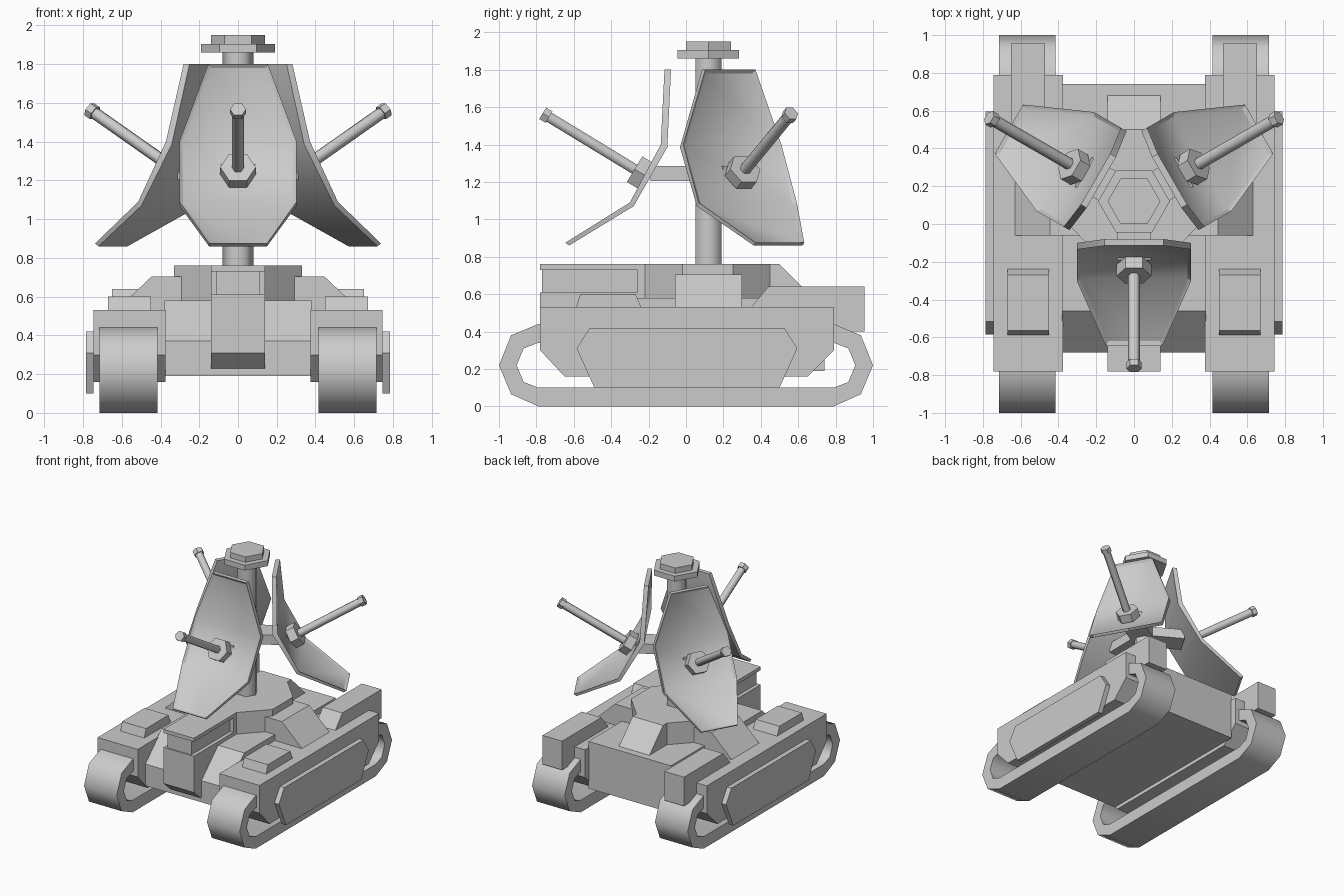
import bpy, bmesh, math
from mathutils import Matrix

if "Cube" in bpy.data.objects:
    bpy.data.objects.remove(bpy.data.objects["Cube"])

MAST_Y = 0.12


def finish(bm, name, smooth=None):
    bmesh.ops.recalc_face_normals(bm, faces=bm.faces[:])
    me = bpy.data.meshes.new(name)
    bm.to_mesh(me)
    bm.free()
    ob = bpy.data.objects.new(name, me)
    bpy.context.collection.objects.link(ob)
    if smooth:
        bpy.ops.object.select_all(action='DESELECT')
        bpy.context.view_layer.objects.active = ob
        ob.select_set(True)
        bpy.ops.object.shade_smooth_by_angle(angle=math.radians(smooth))
    return ob


def prism(name, pts, a, b, axis='x', matrix=None):
    """Extrude a 2D profile along one axis from a to b."""
    place = {'x': lambda p, t: (t, p[0], p[1]),
             'y': lambda p, t: (p[0], t, p[1]),
             'z': lambda p, t: (p[0], p[1], t)}[axis]
    bm = bmesh.new()
    r0 = [bm.verts.new(place(p, a)) for p in pts]
    r1 = [bm.verts.new(place(p, b)) for p in pts]
    n = len(pts)
    bm.faces.new(r0)
    bm.faces.new(r1)
    for i in range(n):
        j = (i + 1) % n
        bm.faces.new((r0[i], r0[j], r1[j], r1[i]))
    if matrix:
        bm.transform(matrix)
    return finish(bm, name)


def rect(a0, a1, b0, b1):
    return [(a0, b0), (a1, b0), (a1, b1), (a0, b1)]


def hex_rod(name, radius, length, matrix, smooth=None):
    """Six-sided rod along local z, corners on local x."""
    bm = bmesh.new()
    bmesh.ops.create_cone(bm, cap_ends=True, segments=6, radius1=radius,
                          radius2=radius, depth=length)
    bm.transform(matrix @ Matrix.Rotation(math.pi / 2, 4, 'Z'))
    return finish(bm, name, smooth)


def belt(name, outer, inner, x0, x1):
    """Closed hollow track belt."""
    bm = bmesh.new()
    rings = [[bm.verts.new((x, y, z)) for y, z in loop]
             for loop, x in ((outer, x0), (outer, x1), (inner, x1), (inner, x0))]
    n = len(outer)
    for k in range(4):
        a, b = rings[k], rings[(k + 1) % 4]
        for i in range(n):
            j = (i + 1) % n
            bm.faces.new((a[i], a[j], b[j], b[i]))
    return finish(bm, name, 50)


def mirror_y(half):
    return half + [(-y, z) for y, z in reversed(half)]


# running gear and fenders, both sides
outer = mirror_y([(0.79, 0), (0.935, 0.065), (1.0, 0.22), (0.935, 0.38), (0.79, 0.44)])
inner = mirror_y([(0.79, 0.1), (0.868, 0.13), (0.905, 0.22), (0.868, 0.31), (0.79, 0.34)])
for s, side in ((-1, 'left'), (1, 'right')):
    belt(side + '_track', outer, inner, s * 0.415, s * 0.715)
    prism(side + '_fender', [(-0.78, 0.53), (-0.78, 0.3), (-0.65, 0.16), (0.65, 0.16),
                             (0.79, 0.3), (0.79, 0.53)], s * 0.375, s * 0.745)
    prism(side + '_side_panel', [(-0.585, 0.31), (-0.515, 0.42), (0.525, 0.42),
                                 (0.595, 0.31), (0.5, 0.1), (-0.49, 0.1)],
          s * 0.745, s * 0.785)
    prism(side + '_hatch', [(-0.59, 0.52), (-0.565, 0.6), (-0.27, 0.6), (-0.235, 0.52)],
          s * 0.45, s * 0.67)
    prism(side + '_rear_box', [(0.34, 0.52), (0.44, 0.64), (0.955, 0.64), (0.955, 0.4),
                               (0.78, 0.4), (0.78, 0.52)], s * 0.47, s * 0.65)
    prism(side + '_shoulder', [(s * 0.2, 0.5), (s * 0.2, 0.705), (s * 0.445, 0.705),
                               (s * 0.63, 0.53), (s * 0.63, 0.5)], -0.06, 0.3, 'y')

# hull between the tracks
prism('hull', [(-0.68, 0.19), (-0.68, 0.37), (-0.46, 0.58), (0.74, 0.58), (0.74, 0.19)],
      -0.38, 0.38)

# nose block with grooved top
prism('nose_lower', [(-0.78, 0.31), (-0.69, 0.23), (-0.2, 0.23), (-0.2, 0.61),
                     (-0.78, 0.61)], -0.14, 0.14)
prism('nose_groove', rect(-0.77, -0.2, 0.6, 0.74), -0.11, 0.11)
prism('nose_rear', rect(-0.26, -0.15, 0.6, 0.74), -0.14, 0.14)
prism('nose_lid', rect(-0.78, -0.15, 0.73, 0.76), -0.14, 0.14)

# turret base and sloped rear block
prism('turret_base', [(0.14, -0.22), (0.33, -0.02), (0.33, 0.25), (0.14, 0.45),
                      (-0.14, 0.45), (-0.33, 0.25), (-0.33, -0.02), (-0.14, -0.22)],
      0.55, 0.76, 'z')
prism('rear_block', [(0.4, 0.5), (0.4, 0.76), (0.5, 0.76), (0.69, 0.57), (0.69, 0.5)],
      -0.14, 0.14)

# mast and cap
for name, r, z0, z1, sm in (('mast', 0.08, 0.74, 1.87, 65),
                            ('cap_lower', 0.19, 1.86, 1.905, None),
                            ('cap_upper', 0.14, 1.905, 1.95, None)):
    hex_rod(name, r, z1 - z0, Matrix.Translation((0, MAST_Y, (z0 + z1) / 2)), sm)


def dish(name, matrix):
    """Bent octagonal reflector with a raised rim."""
    widths = [0.155, 0.303, 0.303, 0.15]
    front = [(-0.115, 1.8), (-0.135, 1.4), (-0.3, 1.09), (-0.645, 0.875)]
    back = [(-0.08, 1.8), (-0.10, 1.385), (-0.28, 1.07), (-0.625, 0.86)]
    bm = bmesh.new()
    f, b = [[[bm.verts.new((sx * w, y, z)) for sx in (-1, 1)]
             for w, (y, z) in zip(widths, rows)] for rows in (front, back)]
    faces = []
    for i in range(3):
        faces.append(bm.faces.new((f[i][0], f[i + 1][0], f[i + 1][1], f[i][1])))
        bm.faces.new((b[i][0], b[i][1], b[i + 1][1], b[i + 1][0]))
        for k in (0, 1):
            bm.faces.new((f[i][k], f[i + 1][k], b[i + 1][k], b[i][k]))
    for i in (0, 3):
        bm.faces.new((f[i][0], f[i][1], b[i][1], b[i][0]))
    bmesh.ops.recalc_face_normals(bm, faces=bm.faces[:])
    bmesh.ops.inset_region(bm, faces=faces, thickness=0.02, use_even_offset=True)
    # push the inner field back to leave the rim standing
    for v in {v for face in faces for v in face.verts}:
        v.co += v.normal * -0.014
    bm.transform(matrix)
    return finish(bm, name, 35)


# three dishes with feed horns around the mast
tilt = Matrix.Rotation(math.atan2(0.855, 0.52), 4, 'X')
for k, tag in enumerate(('front', 'right', 'left')):
    turn = (Matrix.Translation((0, MAST_Y, 0)) @ Matrix.Rotation(k * math.tau / 3, 4, 'Z')
            @ Matrix.Translation((0, -MAST_Y, 0)))
    dish(tag + '_dish', turn)
    prism(tag + '_dish_bracket', rect(-0.19, 0.1, 1.205, 1.285), -0.09, 0.09, 'x', turn)
    axis = turn @ Matrix.Translation((0, -0.245, 1.25)) @ tilt
    for part, r, t0, t1, sm in (('feed_base', 0.092, -0.035, 0.035, None),
                                ('feed_rod', 0.032, 0.0, 0.58, 65),
                                ('feed_tip', 0.041, 0.57, 0.61, None)):
        hex_rod(tag + '_' + part, r, t1 - t0,
                axis @ Matrix.Translation((0, 0, (t0 + t1) / 2)), sm)
